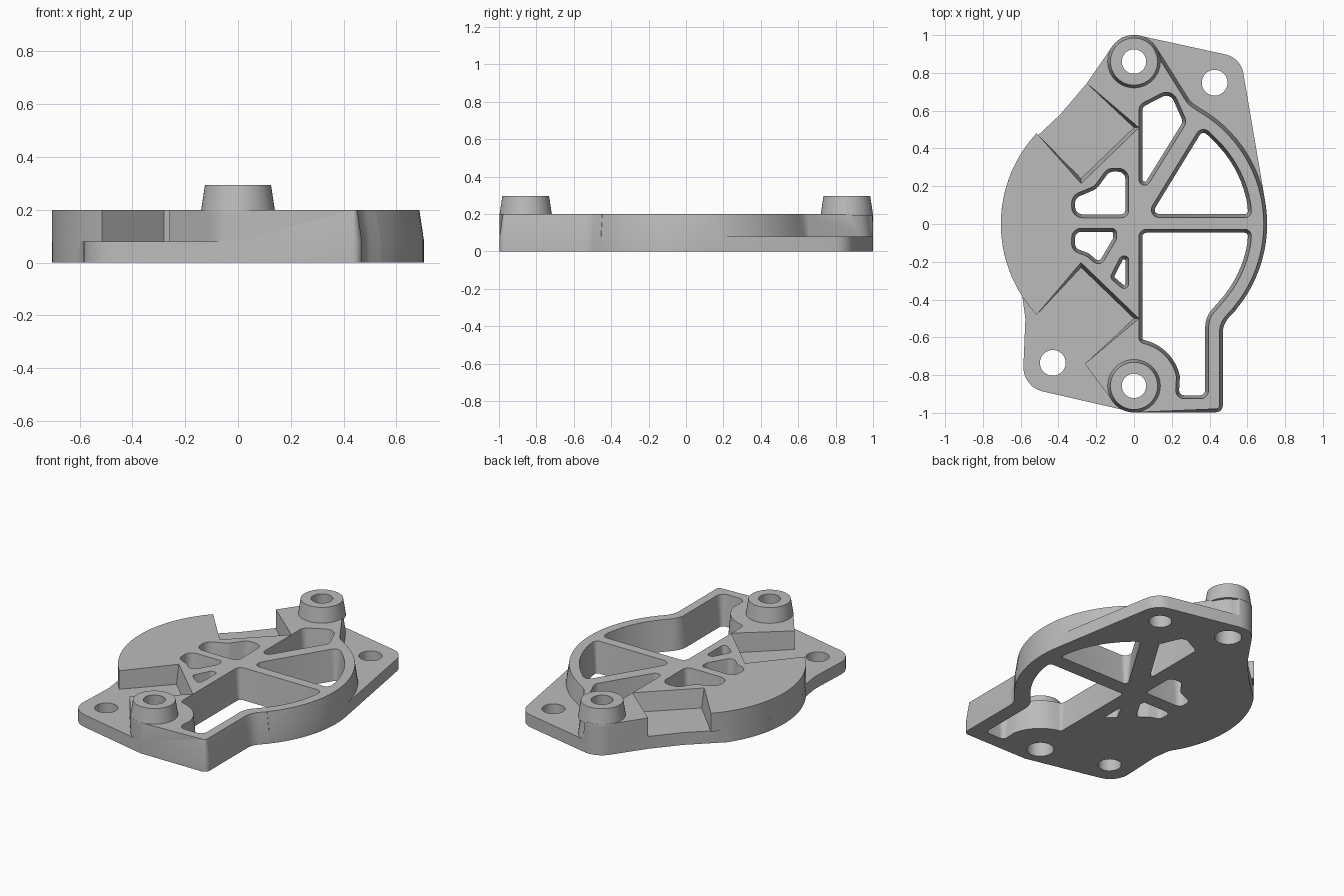
import bpy, bmesh
from math import radians, cos, sin, hypot
from mathutils import Vector

if "Cube" in bpy.data.objects:
    bpy.data.objects.remove(bpy.data.objects["Cube"])

PLATE, TOP, BOSS_TOP = 0.08, 0.2, 0.295

metal = bpy.data.materials.new("cast grey")
metal.use_nodes = True
grey = (0.5, 0.5, 0.5, 1)
metal.diffuse_color = grey
metal.node_tree.nodes["Principled BSDF"].inputs["Base Color"].default_value = grey


def arc(r, a, b, cx=0, cy=0, step=4):
    """Points on a circle from angle a to angle b in degrees."""
    n = max(2, round(abs(b - a) / step))
    return [(cx + r * cos(radians(a + (b - a) * i / n)),
             cy + r * sin(radians(a + (b - a) * i / n))) for i in range(n + 1)]


def rounded(points, steps=6):
    """Outline whose (x, y, radius) corners become fillets."""
    out = []
    for i, p in enumerate(points):
        v = Vector(p[:2])
        if len(p) < 3:
            out.append(v)
            continue
        a = (Vector(points[i - 1][:2]) - v)
        b = (Vector(points[(i + 1) % len(points)][:2]) - v)
        la, lb = a.length, b.length
        a.normalize()
        b.normalize()
        half = a.angle(b) / 2
        t = min(p[2] * cos(half) / sin(half), la * 0.49, lb * 0.49)
        r = t * sin(half) / cos(half)
        c = v + (a + b).normalized() * (r / sin(half))
        s, e = v + a * t - c, v + b * t - c
        sweep = s.angle_signed(e)
        for k in range(steps + 1):
            w = -sweep * k / steps
            out.append(c + Vector((s.x * cos(w) - s.y * sin(w), s.x * sin(w) + s.y * cos(w))))
    return out


def inset(pts, amount):
    """Move a counter-clockwise outline inward by amount(point)."""
    res = []
    for i, p in enumerate(pts):
        d1 = (p - pts[i - 1]).normalized()
        d2 = (pts[(i + 1) % len(pts)] - p).normalized()
        n1, n2 = Vector((-d1.y, d1.x)), Vector((-d2.y, d2.x))
        m = (n1 + n2).normalized()
        res.append(p + m * (amount(p) / max(0.4, m.dot(n1))))
    return res


def prism(name, low, high, z0, z1):
    bm = bmesh.new()
    a = [bm.verts.new((p[0], p[1], z0)) for p in low]
    b = [bm.verts.new((p[0], p[1], z1)) for p in high]
    bm.faces.new(a[::-1])
    bm.faces.new(b)
    for i in range(len(a)):
        j = (i + 1) % len(a)
        bm.faces.new((a[i], a[j], b[j], b[i]))
    bmesh.ops.recalc_face_normals(bm, faces=bm.faces)
    me = bpy.data.meshes.new(name)
    bm.to_mesh(me)
    bm.free()
    ob = bpy.data.objects.new(name, me)
    bpy.context.collection.objects.link(ob)
    me.materials.append(metal)
    return ob


def cone(name, x, y, r0, r1, z0, z1):
    return prism(name, arc(r0, 0, 352.5, x, y, 7.5), arc(r1, 0, 352.5, x, y, 7.5), z0, z1)


def combine(target, tool, operation):
    bpy.context.view_layer.objects.active = target
    mod = target.modifiers.new("combine", "BOOLEAN")
    mod.operation, mod.object, mod.solver = operation, tool, "EXACT"
    bpy.ops.object.modifier_apply(modifier=mod.name)
    bpy.data.objects.remove(tool)


BACK, FRONT = 0.86, -0.857

# Outer edges shared by the plate and the raised body
foot = [(0.54, -0.455), (0.47, -0.53, 0.12), (0.47, -0.997, 0.035)]
back_round = arc(0.14, 148, 78, 0, BACK, 7)

# Mounting plate with two ear corners
plate_outline = rounded(
    arc(0.705, 8, -40)[:] + foot + [(0, -0.997), (-0.59, -0.862, 0.13), (-0.575, -0.5, 0.15)]
    + arc(0.705, 213, 145) + [(-0.39, 0.58), (-0.25, 0.745)] + back_round
    + [(0.565, 0.88, 0.12)])[::-1]
plate = prism("mounting_plate", plate_outline, plate_outline, 0, PLATE)

# Raised body with two square notches and drafted walls
body_outline = rounded(
    arc(0.705, 60, -40) + foot + arc(0.14, 270, 212, 0, FRONT, 7)
    + [(-0.26, -0.74), (0, -0.5), (-0.28, -0.23)]
    + arc(0.705, 223, 137) + [(-0.28, 0.24), (0, 0.51), (-0.25, 0.745)]
    + arc(0.14, 148, 30, 0, BACK, 7) + [(0.3, 0.645, 0.1)])[::-1]


def draft(p):
    return 0.018 if p.x > 0.04 or hypot(p.x, p.y) < 0.6 else 0


body = prism("raised_body", body_outline, inset(body_outline, draft), PLATE, TOP)
combine(plate, body, "UNION")

# Lightening windows, narrower at the bottom
windows = [
    [(0.026, 0.13, 0.03), (0.28, 0.54, 0.05), (0.2, 0.72, 0.06), (0.026, 0.63, 0.05)],
    [(0.06, 0.035, 0.04), (0.625, 0.035, 0.04)] + arc(0.627, 10, 46)
    + [(0.36, 0.525, 0.06)],
    [(0.026, -0.028, 0.04), (0.026, -0.625, 0.05)] + arc(0.23, 72, 12, 0, FRONT)
    + [(0.218, -0.925, 0.045), (0.395, -0.925, 0.045), (0.395, -0.5, 0.12)]
    + arc(0.627, -42, -10) + [(0.625, -0.028, 0.04)],
    [(-0.33, 0.033, 0.06), (-0.028, 0.033, 0.04), (-0.028, 0.295, 0.06),
     (-0.14, 0.295, 0.06), (-0.21, 0.2, 0.06), (-0.33, 0.15, 0.06)],
    [(-0.33, -0.023, 0.05), (-0.33, -0.14, 0.05), (-0.25, -0.17, 0.05),
     (-0.18, -0.23, 0.04), (-0.092, -0.08, 0.04), (-0.092, -0.023, 0.04)],
    [(-0.028, -0.17, 0.025), (-0.07, -0.17, 0.025), (-0.128, -0.285, 0.025),
     (-0.028, -0.37, 0.025)],
]
for w in windows:
    wide = rounded(w)
    if sum(wide[i - 1].cross(wide[i]) for i in range(len(wide))) < 0:
        wide.reverse()
    narrow = inset(wide, lambda p: 0.019)
    wider = inset(wide, lambda p: -0.001)
    combine(plate, prism("window_cutter", narrow, wider, -0.01, TOP + 0.01), "DIFFERENCE")

# Tapered bosses and their bores
for y in (BACK, FRONT):
    combine(plate, cone("boss", 0, y, 0.141, 0.125, TOP - 0.01, BOSS_TOP), "UNION")
    combine(plate, cone("bore_cutter", 0, y, 0.08, 0.064, -0.01, BOSS_TOP + 0.01), "DIFFERENCE")

# Screw holes in the ears
for x, y in ((0.427, 0.748), (-0.43, -0.735)):
    combine(plate, cone("screw_hole_cutter", x, y, 0.068, 0.068, -0.01, TOP), "DIFFERENCE")

plate.name = "bracket_plate"
bpy.ops.object.select_all(action="DESELECT")
plate.select_set(True)
bpy.context.view_layer.objects.active = plate
bpy.ops.object.shade_smooth_by_angle(angle=radians(30))
